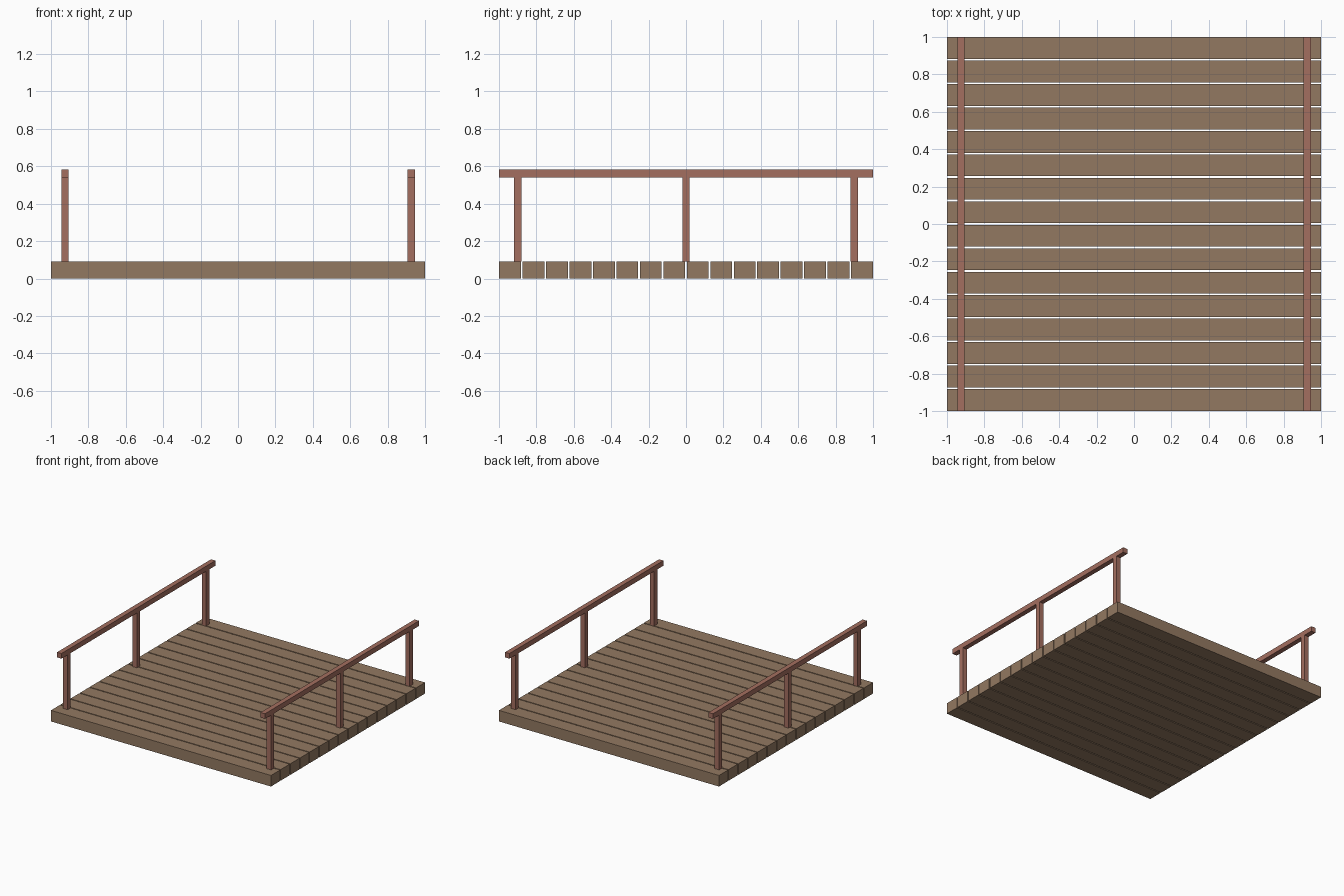
import bpy

if "Cube" in bpy.data.objects:
    bpy.data.objects.remove(bpy.data.objects["Cube"])

DECK_TOP = 0.091
RAIL_BOTTOM, RAIL_TOP = 0.541, 0.583
BEAM = 0.04


def material(name, color):
    mat = bpy.data.materials.new(name)
    mat.diffuse_color = (*color, 1)
    mat.use_nodes = True
    mat.node_tree.nodes["Principled BSDF"].inputs["Base Color"].default_value = mat.diffuse_color
    return mat


def box(name, center, size, mat):
    bpy.ops.mesh.primitive_cube_add(size=1, location=center)
    obj = bpy.context.object
    obj.name = name
    obj.scale = size
    bpy.ops.object.transform_apply(location=False, rotation=False, scale=True)
    obj.data.materials.append(mat)
    return obj


deck_wood = material("deck_wood", (0.29, 0.19, 0.12))
rail_wood = material("rail_wood", (0.37, 0.156, 0.115))

# Deck planks, separated by narrow gaps
COUNT, GAP = 16, 0.0085
width = (2 - GAP * (COUNT - 1)) / COUNT
for i in range(COUNT):
    y = -1 + width / 2 + i * (width + GAP)
    box(f"deck_plank_{i + 1}", (0, y, DECK_TOP / 2), (2, width, DECK_TOP), deck_wood)

# Railings on both sides: three posts under a handrail
for side, x in (("left", -0.925), ("right", 0.925)):
    for place, y in (("front", -0.9), ("middle", 0), ("back", 0.9)):
        box(f"{side}_{place}_post", (x, y, (DECK_TOP + RAIL_BOTTOM) / 2),
            (BEAM, BEAM, RAIL_BOTTOM - DECK_TOP), rail_wood)
    box(f"{side}_handrail", (x, 0, (RAIL_BOTTOM + RAIL_TOP) / 2),
        (BEAM, 2, RAIL_TOP - RAIL_BOTTOM), rail_wood)
